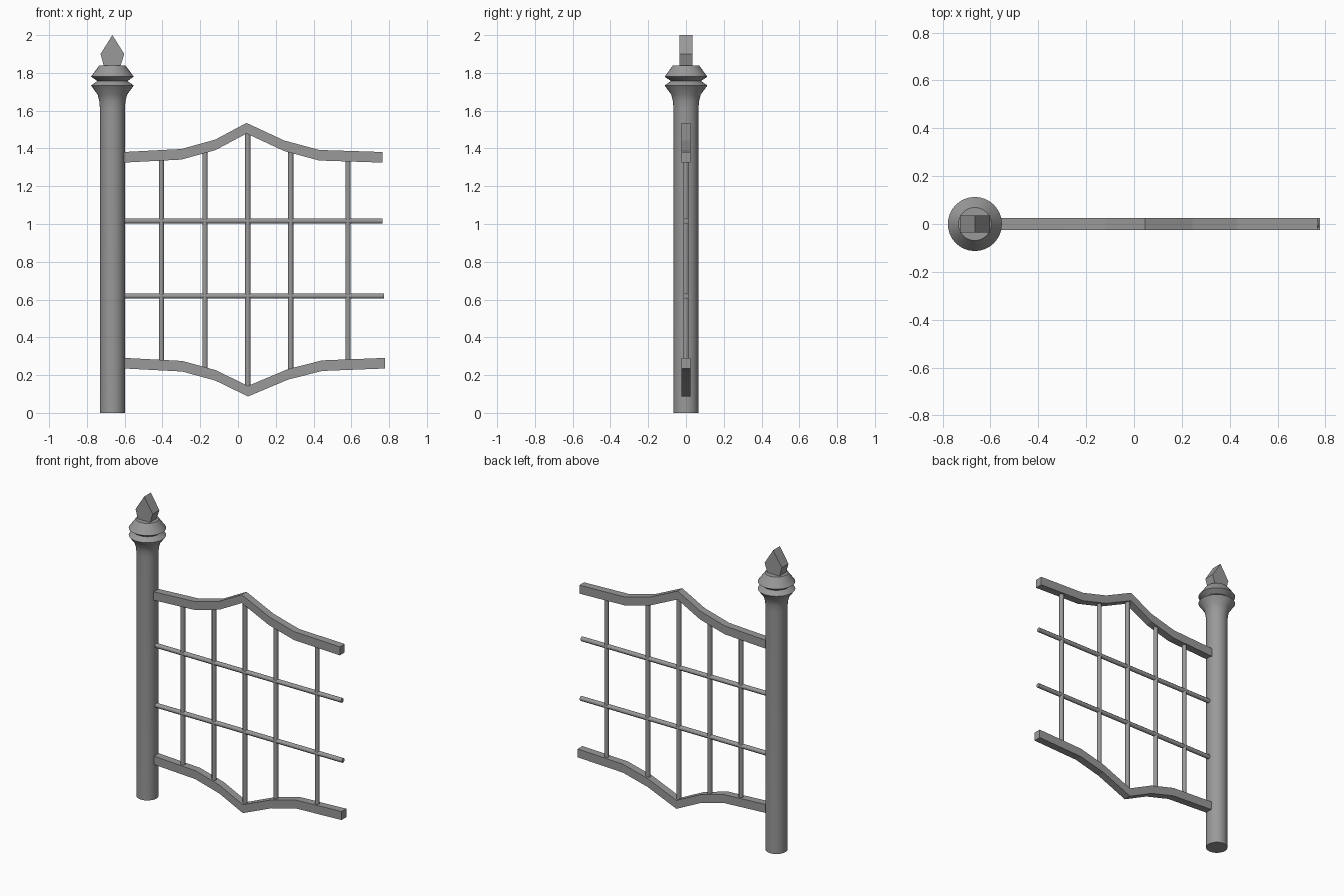
import bpy, bmesh, math
from mathutils import Vector, Matrix

if "Cube" in bpy.data.objects:
    bpy.data.objects.remove(bpy.data.objects["Cube"])

iron = bpy.data.materials.new("grey iron")
iron.diffuse_color = (0.32, 0.32, 0.32, 1)
iron.use_nodes = True
iron.node_tree.nodes["Principled BSDF"].inputs["Base Color"].default_value = iron.diffuse_color


def finish(name, bm, smooth=None):
    bmesh.ops.recalc_face_normals(bm, faces=bm.faces[:])
    me = bpy.data.meshes.new(name)
    bm.to_mesh(me)
    bm.free()
    me.materials.append(iron)
    ob = bpy.data.objects.new(name, me)
    bpy.context.collection.objects.link(ob)
    if smooth:
        bpy.ops.object.select_all(action='DESELECT')
        ob.select_set(True)
        bpy.context.view_layer.objects.active = ob
        bpy.ops.object.shade_smooth_by_angle(angle=math.radians(smooth))
    return ob


def plate(name, outline, half):
    """Extrude an x-z outline symmetrically along y."""
    bm = bmesh.new()
    n = len(outline)
    a = [bm.verts.new((x, -half, z)) for x, z in outline]
    b = [bm.verts.new((x, half, z)) for x, z in outline]
    bm.faces.new(a)
    bm.faces.new(b[::-1])
    for i in range(n):
        j = (i + 1) % n
        bm.faces.new((a[i], b[i], b[j], a[j]))
    return finish(name, bm)


def bar(name, p, q, r=0.015, sides=8):
    p, q = Vector(p), Vector(q)
    d = q - p
    bm = bmesh.new()
    bmesh.ops.create_cone(bm, cap_ends=True, segments=sides, radius1=r, radius2=r, depth=d.length)
    rot = d.to_track_quat('Z', 'Y').to_matrix().to_4x4()
    bm.transform(Matrix.Translation((p + q) / 2) @ rot @ Matrix.Rotation(math.pi / sides, 4, 'Z'))
    return finish(name, bm, 50)


def height_at(path, x):
    for (x0, z0), (x1, z1) in zip(path, path[1:]):
        if x0 <= x <= x1:
            return z0 + (z1 - z0) * (x - x0) / (x1 - x0)


# Turned post with flared double collar
PX, SIDES = -0.665, 32
profile = [(0.066, 0), (0.066, 1.61), (0.069, 1.65), (0.078, 1.685), (0.113, 1.733),
           (0.080, 1.757), (0.113, 1.780), (0.069, 1.840)]
bm = bmesh.new()
rings = [[bm.verts.new((PX + r * math.cos(2 * math.pi * i / SIDES),
                        r * math.sin(2 * math.pi * i / SIDES), z)) for i in range(SIDES)]
         for r, z in profile]
for lo, hi in zip(rings, rings[1:]):
    for i in range(SIDES):
        j = (i + 1) % SIDES
        bm.faces.new((lo[i], lo[j], hi[j], hi[i]))
bm.faces.new(rings[0][::-1])
bm.faces.new(rings[-1])
finish("post", bm, 35)

# Spear-shaped flat finial
plate("finial", [(PX - 0.045, 1.835), (PX + 0.042, 1.835), (PX + 0.063, 1.90),
                 (PX, 2.0), (PX - 0.063, 1.90)], 0.035)

# Curved rails: upper edge of top rail, upper edge of bottom rail
top = [(-0.605, 1.381), (-0.30, 1.397), (-0.12, 1.447), (0.045, 1.535),
       (0.245, 1.442), (0.43, 1.392), (0.766, 1.381)]
bottom = [(-0.60, 0.291), (-0.295, 0.275), (-0.12, 0.227), (0.053, 0.143),
          (0.265, 0.232), (0.445, 0.278), (0.778, 0.291)]
for name, path in (("top_rail", top), ("bottom_rail", bottom)):
    plate(name, path + [(x, z - 0.056) for x, z in reversed(path)], 0.025)

# Upright bars
for i, x in enumerate((-0.405, -0.175, 0.052, 0.279, 0.582)):
    bar(f"upright_bar_{i + 1}", (x, 0, height_at(bottom, x) - 0.02),
        (x, 0, height_at(top, x) - 0.035))

# Cross bars
for i, (z, end) in enumerate(((0.619, 0.772), (1.016, 0.766))):
    bar(f"cross_bar_{i + 1}", (-0.61, 0, z), (end, 0, z))
